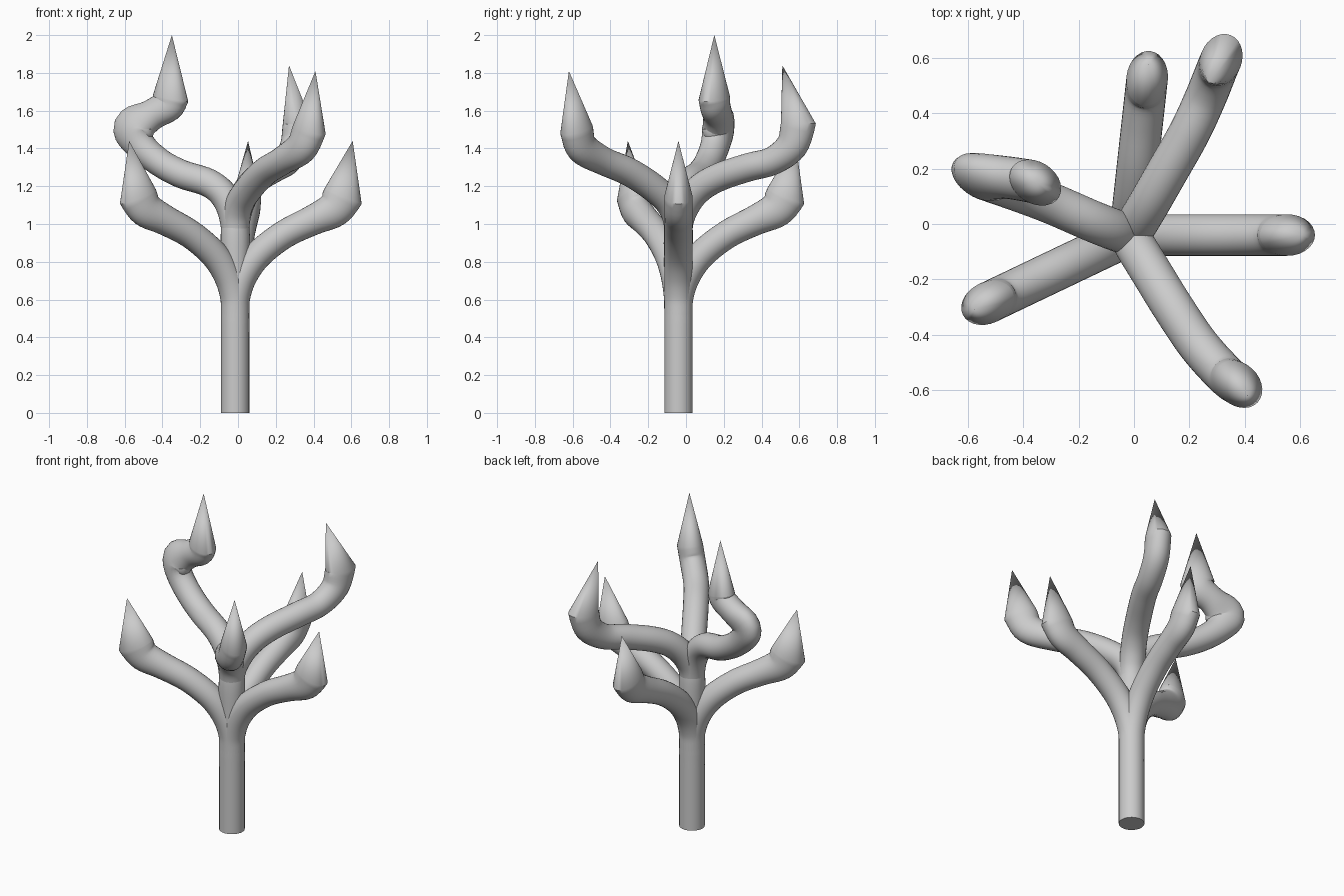
import bpy, bmesh, math
from mathutils import Vector

if "Cube" in bpy.data.objects:
    bpy.data.objects.remove(bpy.data.objects["Cube"])

R, SIDES, SUB = 0.075, 28, 5
CX, CY = -0.015, -0.04


def smooth_path(pts):
    """Catmull-Rom points (x, y, z, in-plane radius) through the control points."""
    p = [2 * pts[0] - pts[1]] + pts + [2 * pts[-1] - pts[-2]]
    out = []
    for i in range(1, len(p) - 2):
        a, b, c, d = p[i - 1:i + 3]
        for k in range(SUB):
            t = k / SUB
            out.append(0.5 * (2 * b + (c - a) * t + (2 * a - 5 * b + 4 * c - d) * t * t
                              + (3 * b - a - 3 * c + d) * t ** 3))
    return out + [pts[-1]]


def branch(name, ctrl, tip):
    """Tube swept along a path, finished with a pointed cone."""
    samples = smooth_path([Vector(p if len(p) == 4 else (*p, R)) for p in ctrl])
    path = [s.to_3d() for s in samples]
    tip = Vector(tip)
    n = len(path)
    head = path[-1] - path[0]
    u = Vector((-head.y, head.x, 0)).normalized()
    bm = bmesh.new()
    rings = []
    for i, c in enumerate(path):
        if i == n - 1:
            t = (c - path[i - 1]).normalized() + (tip - c).normalized()
        else:
            t = path[i + 1] - path[max(i - 1, 0)]
        t.normalize()
        u = (u - t * u.dot(t)).normalized()
        v = t.cross(u)
        ring = []
        for k in range(SIDES):
            a = 2 * math.pi * k / SIDES
            ring.append(bm.verts.new(c + u * R * math.cos(a) + v * samples[i][3] * math.sin(a)))
        rings.append(ring)
    point = bm.verts.new(tip)
    for k in range(SIDES):
        j = (k + 1) % SIDES
        for a, b in zip(rings, rings[1:]):
            bm.faces.new((a[k], a[j], b[j], b[k]))
        bm.faces.new((rings[-1][k], rings[-1][j], point))
    bm.faces.new(rings[0][::-1])
    bmesh.ops.recalc_face_normals(bm, faces=bm.faces)
    me = bpy.data.meshes.new(name)
    bm.to_mesh(me)
    bm.free()
    ob = bpy.data.objects.new(name, me)
    bpy.context.collection.objects.link(ob)
    finish(ob)


def finish(ob):
    bpy.ops.object.select_all(action='DESELECT')
    ob.select_set(True)
    bpy.context.view_layer.objects.active = ob
    bpy.ops.object.shade_smooth_by_angle(angle=math.radians(35))


# Trunk
bpy.ops.mesh.primitive_cylinder_add(vertices=SIDES, radius=R, depth=0.6, location=(CX, CY, 0.3))
bpy.context.object.name = "trunk"
finish(bpy.context.object)

# Three identical lower branches, turned around the trunk (distance, height, thickness)
profile = [(0, .4, R), (0, .52, R), (.006, .62, R), (.045, .73, R), (.125, .84, R),
           (.26, .945, R), (.41, 1.02, .08), (.52, 1.075, .095), (.57, 1.145, .107)]
for name, deg in (("right", 0), ("left", 205.5), ("back", 83.7)):
    ca, sa = math.cos(math.radians(deg)), math.sin(math.radians(deg))
    branch("lower_branch_" + name,
           [(CX + d * ca, CY + d * sa, z, r) for d, z, r in profile],
           (CX + .622 * ca, CY + .622 * sa, 1.44))

# Upper branches
start = [(CX, CY, .5), (CX, CY, .75), (CX, CY, .98)]
branch("upper_branch_front", start + [
    (.005, -.08, 1.1), (.06, -.17, 1.19), (.14, -.30, 1.275), (.235, -.44, 1.335),
    (.335, -.55, 1.405, .09), (.378, -.58, 1.5, .1)], (.41, -.62, 1.81))
branch("upper_branch_back", start + [
    (.01, .0, 1.1), (.055, .075, 1.19), (.115, .18, 1.25), (.2, .33, 1.3),
    (.26, .46, 1.335), (.3, .56, 1.415, .085), (.315, .595, 1.53, .095)], (.27, .51, 1.84))
branch("upper_branch_left", start + [
    (-.06, -.025, 1.13), (-.15, .01, 1.215), (-.3, .075, 1.265), (-.42, .12, 1.33),
    (-.52, .155, 1.42, .085), (-.55, .17, 1.51, .118), (-.46, .168, 1.575, .085),
    (-.375, .155, 1.625, .09), (-.357, .15, 1.665, .102)], (-.35, .15, 2.0))
